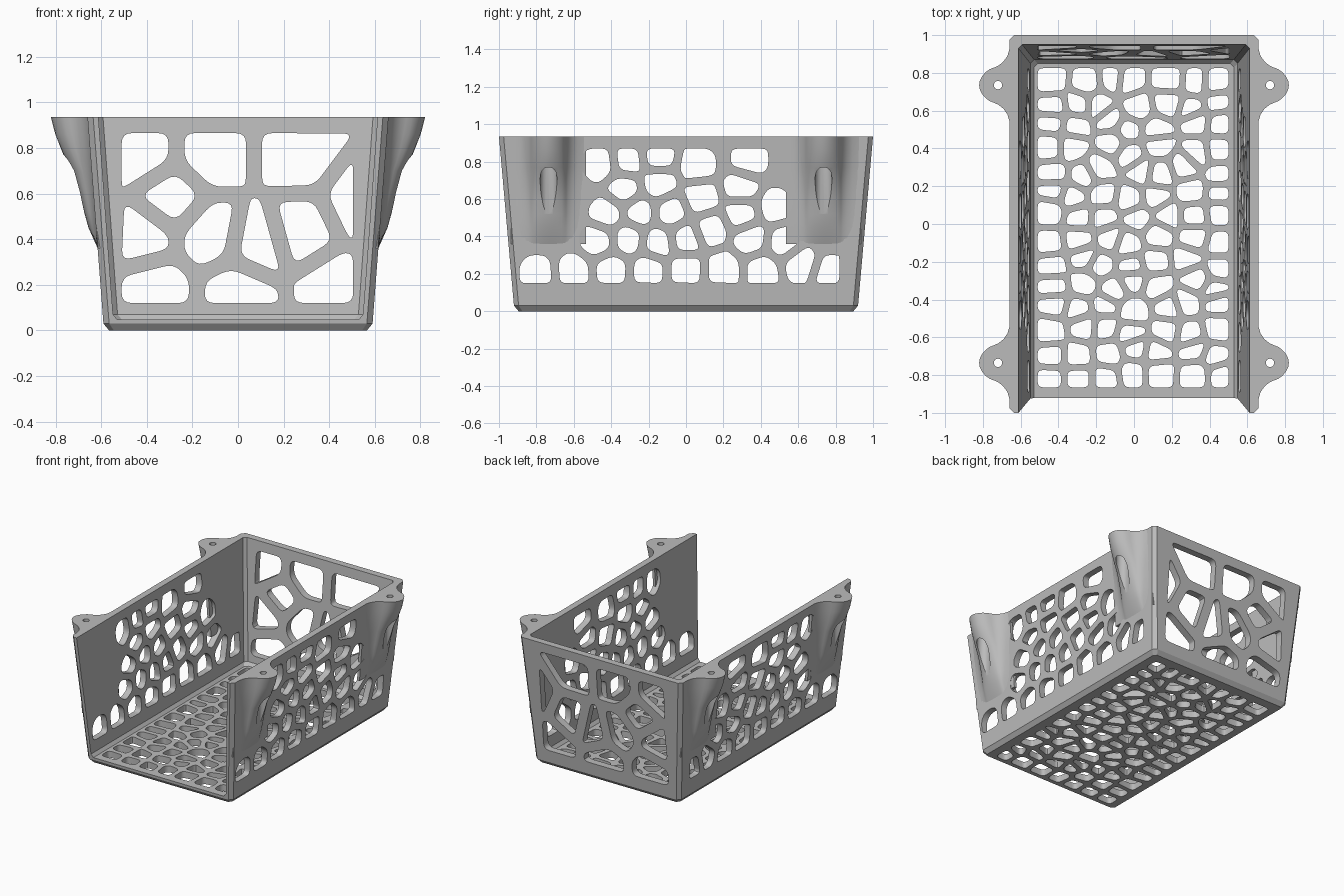
import bpy
import bmesh
import math
import random
from mathutils import Vector

random.seed(4)
if "Cube" in bpy.data.objects:
    bpy.data.objects.remove(bpy.data.objects["Cube"])

TOP = 0.935
grey = bpy.data.materials.new("plain grey")
grey.use_nodes = True
grey.diffuse_color = (0.5, 0.5, 0.5, 1)
grey.node_tree.nodes["Principled BSDF"].inputs["Base Color"].default_value = (0.5, 0.5, 0.5, 1)


def loft(bm, rings):
    """Skin a stack of equal rings and cap both ends."""
    loops = [[bm.verts.new(p) for p in ring] for ring in rings]
    n = len(loops[0])
    for low, high in zip(loops, loops[1:]):
        for i in range(n):
            j = (i + 1) % n
            bm.faces.new((low[i], low[j], high[j], high[i]))
    bm.faces.new(loops[0][::-1])
    bm.faces.new(loops[-1])


def make_object(name, solids):
    """Build one object from a list of lofted solids."""
    bm = bmesh.new()
    for rings in solids:
        loft(bm, rings)
    bmesh.ops.recalc_face_normals(bm, faces=bm.faces)
    mesh = bpy.data.meshes.new(name)
    bm.to_mesh(mesh)
    bm.free()
    obj = bpy.data.objects.new(name, mesh)
    bpy.context.collection.objects.link(obj)
    return obj


def cut(obj, solids):
    """Subtract the solids from the object."""
    cutter = make_object("cutter", solids)
    cutter.hide_render = True
    mod = obj.modifiers.new("cut", "BOOLEAN")
    mod.operation = "DIFFERENCE"
    mod.solver = "EXACT"
    mod.object = cutter
    bpy.context.view_layer.update()
    graph = bpy.context.evaluated_depsgraph_get()
    mesh = bpy.data.meshes.new_from_object(obj.evaluated_get(graph))
    obj.modifiers.clear()
    obj.data = mesh
    bpy.data.objects.remove(cutter)


def finish(obj):
    """Colour the object and smooth its gentle curves."""
    obj.data.materials.clear()
    obj.data.materials.append(grey)
    bpy.ops.object.select_all(action="DESELECT")
    obj.select_set(True)
    bpy.context.view_layer.objects.active = obj
    bpy.ops.object.shade_smooth_by_angle(angle=math.radians(30))


def chamfered(x, front, back, c, z):
    """Rectangle ring with clipped corners."""
    return [(x - c, front, z), (x, front + c, z), (x, back - c, z), (x - c, back, z),
            (c - x, back, z), (-x, back - c, z), (-x, front + c, z), (c - x, front, z)]


def clip(poly, point, normal):
    """Keep the part of a convex polygon behind a line."""
    out = []
    for a, b in zip(poly, poly[1:] + poly[:1]):
        da, db = (a - point).dot(normal), (b - point).dot(normal)
        if da <= 0:
            out.append(a)
        if da * db < 0:
            out.append(a.lerp(b, da / (da - db)))
    return out


def rounded(poly, radius):
    """Round each corner with a short curve."""
    out = []
    for i, p in enumerate(poly):
        a, b = poly[i - 1], poly[(i + 1) % len(poly)]
        start = p + (a - p) * min(0.42, radius / (a - p).length)
        end = p + (b - p) * min(0.42, radius / (b - p).length)
        for k in range(5):
            t = k / 4
            out.append(start.lerp(p, t).lerp(p.lerp(end, t), t))
    return out


def cells(seeds, low, high, gap, radius, reach):
    """Rounded cells around the seeds, kept inside a rectangle."""
    seeds = [Vector(s) for s in seeds]
    result = []
    for s in seeds:
        poly = [Vector(low), Vector((high[0], low[1])), Vector(high), Vector((low[0], high[1]))]
        for k in range(8):
            d = Vector((math.cos(k * math.pi / 4), math.sin(k * math.pi / 4)))
            poly = clip(poly, s + d * reach, d)
        for other in seeds:
            if other is not s:
                d = (other - s).normalized()
                poly = clip(poly, (s + other) / 2 - d * gap / 2, d)
        poly = [p for i, p in enumerate(poly) if (p - poly[i - 1]).length > 0.012]
        if len(poly) > 2:
            result.append(rounded(poly, radius))
    return result


# tray shell: flared outside, hollow and open at the front
tray = make_object("tray_shell", [[
    chamfered(0.565, -0.895, 0.895, 0.02, 0),
    chamfered(0.59, -0.92, 0.92, 0.025, 0.03),
    chamfered(0.66, -1, 1, 0.025, TOP)]])
cut(tray, [[
    chamfered(0.53, -1.3, 0.85, 0.02, 0.048),
    chamfered(0.548, -1.3, 0.87, 0.02, 0.07),
    chamfered(0.624, -1.3, 0.965, 0.02, 1.1)]])

# floor pattern: a loosely shaken grid of cells
COLS, ROWS = 7, 14
floor_seeds = []
for i in range(COLS):
    for j in range(ROWS):
        jx = 0.015 if i in (0, COLS - 1) else 0.04
        jy = 0.015 if j in (0, ROWS - 1) else 0.035
        floor_seeds.append((-0.44 + 0.147 * i + random.uniform(-jx, jx),
                            -0.8 + 0.12 * j + random.uniform(-jy, jy)))
floor_cells = cells(floor_seeds, (-0.51, -0.865), (0.5, 0.825), 0.034, 0.03, 0.12)

# side pattern, seeds in hundredths along y and z
side_seeds = [
    (-46, 79), (-31, 81), (-15, 83), (6, 79), (34, 81), (-33, 65), (-15, 68), (8, 60),
    (30, 66), (47, 56), (-42, 52), (-25, 53), (-8, 53), (13, 44), (30, 52), (-47, 38),
    (-31, 39), (-15, 37), (0, 39), (35, 39), (52, 37), (-80, 20), (-60, 21), (-40, 22),
    (-20, 22), (0, 22), (20, 22), (41, 22), (61, 25), (77, 20)]
side_cells = cells([(y / 100, z / 100) for y, z in side_seeds],
                   (-0.89, 0.15), (0.82, 0.87), 0.045, 0.035, 0.1)

# back pattern, seeds in hundredths along x and z
back_seeds = [
    (-42, 77), (-12, 77), (26, 77), (54, 56), (-30, 58), (-42, 42),
    (-12, 42), (9, 38), (27, 43), (-36, 18), (0, 17), (42, 19)]
back_cells = cells([(x / 100, z / 100) for x, z in back_seeds],
                   (-0.51, 0.12), (0.505, 0.865), 0.07, 0.045, 0.5)

holes = [[[(p.x, p.y, z) for p in c] for z in (-0.1, 0.1)] for c in floor_cells]
holes += [[[(s * x, p.x, p.y) for p in c] for x in (0.4, 0.9)]
          for c in side_cells for s in (-1, 1)]
holes += [[[(p.x, y, p.y) for p in c] for y in (0.8, 1.2)] for c in back_cells]
cut(tray, holes)
finish(tray)

# mounting ears: a bell outline that shrinks down the wall
LEVELS = [(0.36, 0), (0.45, 0.033), (0.52, 0.047), (0.6, 0.061), (0.7, 0.085),
          (0.77, 0.118), (0.86, 0.147), (TOP, 0.16)]
BELL = [(0, 1), (0.025, 0.975), (0.05, 0.89), (0.07, 0.78), (0.085, 0.65), (0.094, 0.5),
        (0.105, 0.36), (0.125, 0.21), (0.155, 0.08), (0.2, 0)]


def ear_ring(side, y0, z, depth):
    wall = 0.59 + 0.07 * (z - 0.03) / (TOP - 0.03) - 0.003
    half = [(y, wall + (depth + 0.003) * f) for y, f in BELL]
    outline = [(-y, x) for y, x in half[:0:-1]] + half
    outline += [(0.2, wall - 0.02), (-0.2, wall - 0.02)]
    return [(side * x, y0 + y, z) for y, x in outline]


def cylinder(x, y, radius, z0, z1):
    angles = [k * math.tau / 32 for k in range(32)]
    return [[(x + radius * math.cos(a), y + radius * math.sin(a), z) for a in angles]
            for z in (z0, z1)]


for side, side_name in ((1, "left"), (-1, "right")):
    for y0, end_name in ((-0.735, "front"), (0.735, "back")):
        ear = make_object(f"mounting_ear_{end_name}_{side_name}",
                          [[ear_ring(side, y0, z, d) for z, d in LEVELS]])
        # screw hole with a wide driver channel below
        cut(ear, [cylinder(side * 0.72, y0, 0.045, 0.2, 0.87)])
        cut(ear, [cylinder(side * 0.72, y0, 0.022, 0.8, 1.1)])
        finish(ear)
